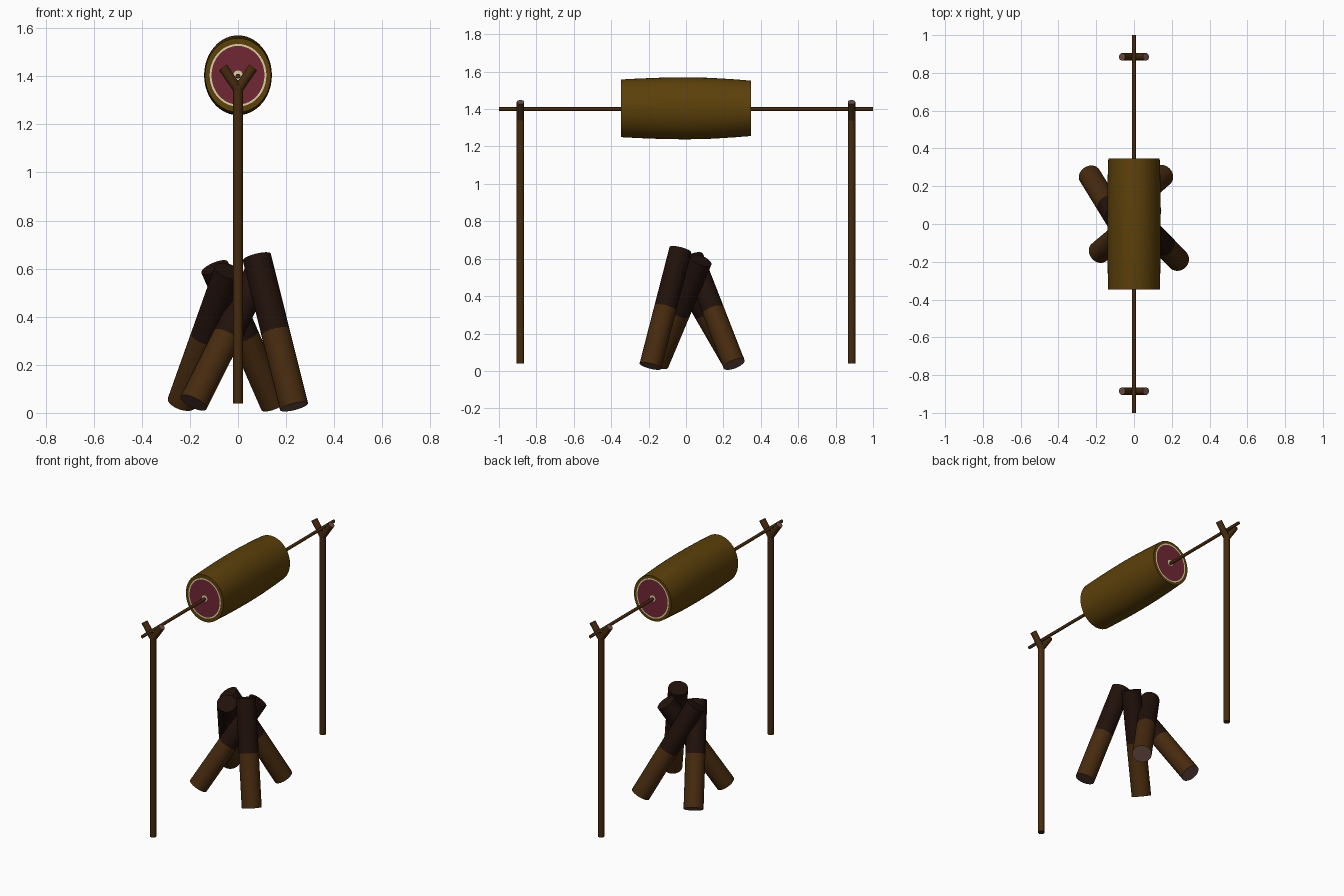
import bpy, bmesh, math
from mathutils import Vector

if "Cube" in bpy.data.objects:
    bpy.data.objects.remove(bpy.data.objects["Cube"])


def mat(name, r, g, b):
    m = bpy.data.materials.new(name)
    lin = [(c / 255) ** 2.2 for c in (r, g, b)]
    m.diffuse_color = (*lin, 1)
    m.use_nodes = True
    m.node_tree.nodes["Principled BSDF"].inputs["Base Color"].default_value = m.diffuse_color
    return m


BARK = mat("bark", 72, 46, 22)
CHAR = mat("charred wood", 38, 24, 19)
CUT = mat("cut wood", 105, 76, 68)
SKIN = mat("roasted skin", 92, 66, 18)
FLESH = mat("flesh", 112, 44, 56)
CREAM = mat("fat and bone", 222, 208, 165)


def finish(name, bm, mats):
    bmesh.ops.recalc_face_normals(bm, faces=bm.faces)
    me = bpy.data.meshes.new(name)
    bm.to_mesh(me)
    bm.free()
    for m in mats:
        me.materials.append(m)
    ob = bpy.data.objects.new(name, me)
    bpy.context.collection.objects.link(ob)
    bpy.ops.object.select_all(action='DESELECT')
    ob.select_set(True)
    bpy.context.view_layer.objects.active = ob
    bpy.ops.object.shade_smooth_by_angle(angle=math.radians(35))
    return ob


def loft(bm, rings, indices):
    """Skin a list of closed vertex rings; one material index per band."""
    n = len(rings[0])
    for a, b, idx in zip(rings, rings[1:], indices):
        for i in range(n):
            j = (i + 1) % n
            bm.faces.new((a[i], a[j], b[j], b[i])).material_index = idx


def rod(name, a, b, r, mats, bands=(0,), caps=(0, 0), sides=24):
    """Round bar from a to b, split lengthwise into material bands."""
    a, b = Vector(a), Vector(b)
    q = (b - a).to_track_quat('Z', 'Y')
    circle = [q @ Vector((r * math.cos(t), r * math.sin(t), 0))
              for t in (2 * math.pi * i / sides for i in range(sides))]
    bm = bmesh.new()
    rings = [[bm.verts.new(a.lerp(b, k / len(bands)) + c) for c in circle]
             for k in range(len(bands) + 1)]
    loft(bm, rings, bands)
    bm.faces.new(rings[0]).material_index = caps[0]
    bm.faces.new(rings[-1]).material_index = caps[1]
    return finish(name, bm, mats)


# Spit and forked posts
SPIT_Z = 1.40
rod("spit", (0, -1, SPIT_Z), (0, 1, SPIT_Z), 0.01, [BARK], sides=16)
for side, y in (("front", -0.885), ("back", 0.885)):
    rod(side + "_post", (0, y, 0.04), (0, y, 1.365), 0.02, [BARK])
    for hand, s in (("left", -1), ("right", 1)):
        rod(f"{side}_fork_{hand}", (0, y, 1.345), (s * 0.063, y, 1.437), 0.02,
            [BARK, CUT], caps=(0, 1))

# Leaning firewood: foot and charred tip of each log
logs = {
    "front_right": ((0.233, -0.19, 0.026), (0.078, -0.03, 0.648)),
    "front_left": ((-0.185, -0.15, 0.042), (0.09, 0.08, 0.59)),
    "back_right": ((0.152, 0.257, 0.036), (-0.097, 0.035, 0.605)),
    "back_left": ((-0.235, 0.257, 0.042), (-0.04, -0.06, 0.59)),
}
for name, (foot, tip) in logs.items():
    rod(name + "_log", foot, tip, 0.06, [BARK, CHAR, CUT],
        bands=(0, 1), caps=(2, 1), sides=32)

# Roast: bulging oval body with skin, fat, flesh and bone rings on each end
SKIN_I, FLESH_I, CREAM_I = 0, 1, 2
bm = bmesh.new()
N = 48


def oval(y, rx, rz):
    return [bm.verts.new((rx * math.cos(2 * math.pi * i / N), y,
                          SPIT_Z + 0.004 + rz * math.sin(2 * math.pi * i / N)))
            for i in range(N)]


body = [oval(y, rx, rz) for y, rx, rz in (
    (-0.348, 0.137, 0.154), (-0.26, 0.139, 0.159), (-0.13, 0.141, 0.164),
    (0, 0.141, 0.166), (0.13, 0.141, 0.163), (0.26, 0.139, 0.155),
    (0.348, 0.136, 0.148))]
loft(bm, body, [SKIN_I] * 6)
for y, end in ((-0.348, body[0]), (0.348, body[-1])):
    cap = [end] + [oval(y, rx, rz) for rx, rz in (
        (0.118, 0.130), (0.110, 0.122), (0.02, 0.02))]
    loft(bm, cap, [SKIN_I, CREAM_I, FLESH_I])
    bm.faces.new(cap[-1]).material_index = CREAM_I
finish("roast", bm, [SKIN, FLESH, CREAM])
